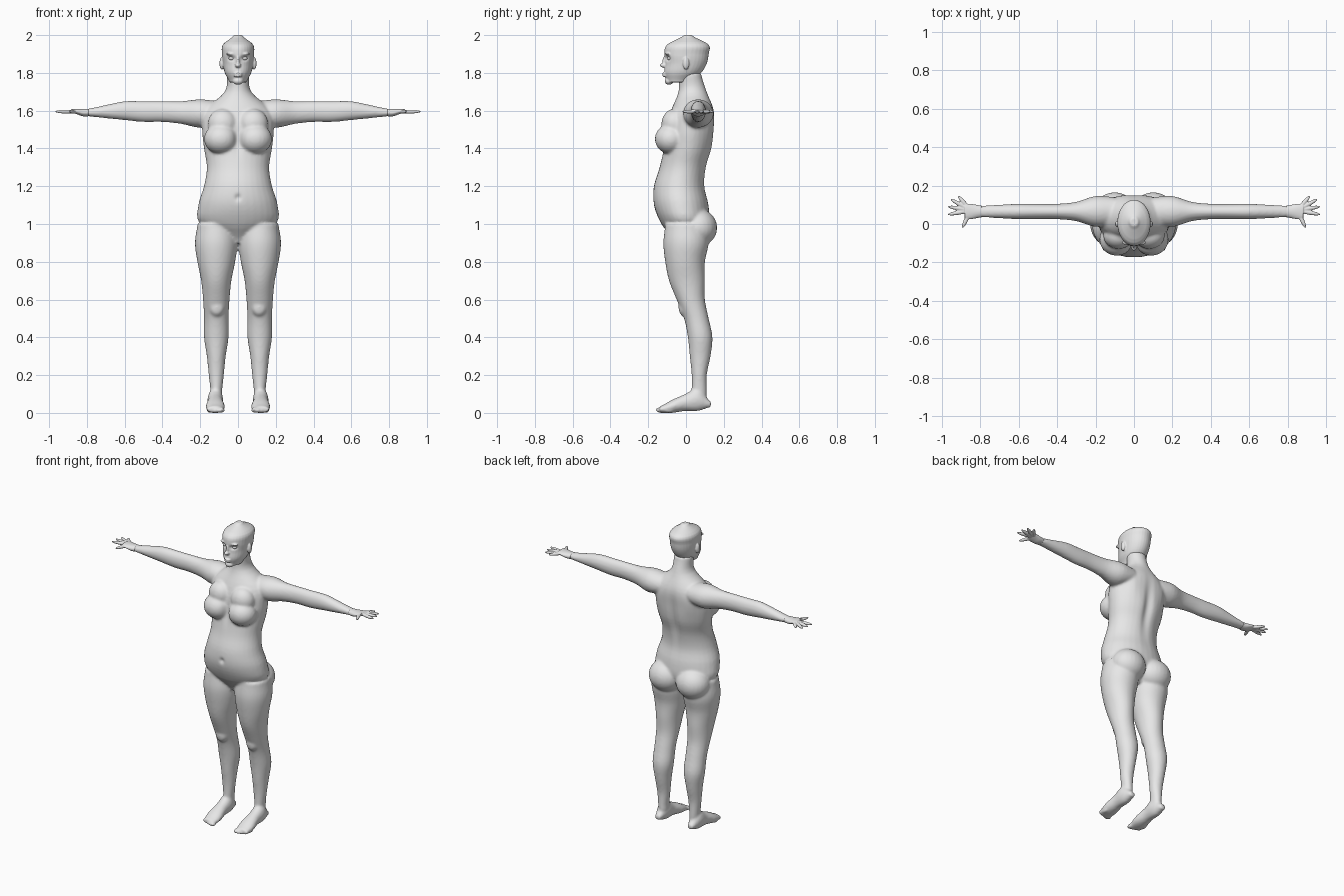
import bpy
import bmesh
import math
from mathutils import Vector, Matrix

cube = bpy.data.objects.get("Cube")
if cube:
    bpy.data.objects.remove(cube, do_unlink=True)

shade = (.8, .8, .8, 1)
grey = bpy.data.materials.new("plain_grey")
grey.use_nodes = True
grey.diffuse_color = shade
for node in grey.node_tree.nodes:
    if node.type == 'BSDF_PRINCIPLED':
        node.inputs["Base Color"].default_value = shade


def spline(rings, steps=4):
    """Smoothly fill in rings between the given ones."""
    rings = [Vector(ring) for ring in rings]
    filled = []
    for i in range(len(rings) - 1):
        before, start = rings[max(i - 1, 0)], rings[i]
        end, after = rings[i + 1], rings[min(i + 2, len(rings) - 1)]
        for step in range(steps):
            t = step / steps
            filled.append(start + (end - before) * (t / 2)
                          + (before * 2 - start * 5 + end * 4 - after) * (t * t / 2)
                          + (start * 3 - before - end * 3 + after) * (t ** 3 / 2))
    return filled + [rings[-1]]


def loft(bm, axis, first, spacing, rings, origin=(0, 0, 0), side=1, sides=32):
    """Skin evenly spaced oval rings of (half width, low, high) along an axis."""
    loops = []
    steps = 4
    for index, (half, low, high) in enumerate(spline(rings, steps)):
        place = first + spacing * index / steps
        loop = []
        for k in range(sides):
            angle = math.tau * k / sides
            u = half * math.cos(angle)
            v = (low + high) / 2 + (high - low) / 2 * math.sin(angle)
            point = {'x': (place, u, v), 'y': (u, place, v), 'z': (u, v, place)}[axis]
            point = Vector(point) + Vector(origin)
            point.x *= side
            loop.append(bm.verts.new(point))
        loops.append(loop)
    for lower, upper in zip(loops, loops[1:]):
        for k in range(sides):
            n = (k + 1) % sides
            bm.faces.new((lower[k], lower[n], upper[n], upper[k]))
    bm.faces.new(loops[0])
    bm.faces.new(loops[-1])


def blob(bm, centre, radii, direction=None):
    """Ellipsoid, its first radius along the direction if one is given."""
    turn = Matrix.Identity(4)
    if direction is not None:
        turn = direction.to_track_quat('X', 'Z').to_matrix().to_4x4()
    bmesh.ops.create_uvsphere(
        bm, u_segments=24, v_segments=16, radius=1,
        matrix=Matrix.Translation(centre) @ turn @ Matrix.Diagonal((*radii, 1)))


def finish(name, bm, voxel, smoothing):
    """Make the object, fusing its overlapping pieces into one smooth skin."""
    bmesh.ops.recalc_face_normals(bm, faces=bm.faces)
    rough = bpy.data.meshes.new(name)
    bm.to_mesh(rough)
    bm.free()
    obj = bpy.data.objects.new(name, rough)
    bpy.context.collection.objects.link(obj)
    remesh = obj.modifiers.new("fuse", 'REMESH')
    remesh.mode = 'VOXEL'
    remesh.voxel_size = voxel
    relax = obj.modifiers.new("relax", 'SMOOTH')
    relax.factor = .5
    relax.iterations = smoothing
    graph = bpy.context.evaluated_depsgraph_get()
    fused = bpy.data.meshes.new_from_object(obj.evaluated_get(graph))
    obj.modifiers.clear()
    obj.data = fused
    bpy.data.meshes.remove(rough)
    fused.name = name
    fused.materials.clear()
    fused.materials.append(grey)
    fused.shade_smooth()
    return obj


def push(obj, centre, radii, offset):
    """Soft sculpting stroke that moves the skin near a point."""
    for vert in obj.data.vertices:
        reach = sum(((a - b) / r) ** 2 for a, b, r in zip(vert.co, centre, radii))
        if reach < 6:
            vert.co += Vector(offset) * math.exp(-reach)


# Profiles: half width, then the low and high edge of each ring
torso = [(.03, -.06, .06), (.2, -.13, .12), (.21, -.17, .12), (.18, -.17, .1),
         (.165, -.14, .11), (.18, -.12, .14), (.19, -.11, .15), (.18, -.08, .15),
         (.07, -.04, .11), (.06, -.04, .08)]
leg = [(.03, .03, .11), (.04, .03, .11), (.05, .02, .13), (.065, .01, .14),
       (.065, -.01, .12), (.07, -.05, .1), (.08, -.09, .1), (.1, -.11, .1),
       (.113, -.12, .12), (.1, -.11, .11)]
foot = [(.045, 0, .035), (.05, 0, .07), (.04, .01, .1), (.04, .01, .13), (.02, .03, .06)]
arm = [(.07, -.07, .05), (.08, -.09, .06), (.05, -.07, .05), (.04, -.06, .05),
       (.04, -.06, .05), (.04, -.05, .05), (.035, -.04, .03), (.03, -.03, .01)]
palm = [(.03, -.03, .01), (.035, -.03, .01), (.04, -.02, .01), (.04, -.01, .01)]
skull = [(.045, -.1, .02), (.07, -.115, .08), (.08, -.11, .11), (.085, -.115, .12),
         (.08, -.1, .12), (.02, -.01, .03)]
arm_line = (0, .065, 1.6)

# Body: trunk, arms, legs and feet fused into one skin
bm = bmesh.new()
loft(bm, 'z', .9, .1, torso)
for side in (1, -1):
    loft(bm, 'z', .1, .1, leg, (.115, 0, 0), side)
    loft(bm, 'x', .1, .1, arm, arm_line, side)
    loft(bm, 'y', -.14, .068, foot, (.12, 0, 0), side)
    blob(bm, (side * .113, .07, .1), (.03, .04, .07))      # ankle
    blob(bm, (side * .09, -.08, 1.45), (.09, .085, .08))   # breast
    blob(bm, (side * .08, -.06, 1.53), (.08, .07, .08))    # upper chest
    blob(bm, (side * .1, .065, .98), (.11, .1, .1))        # buttock
    blob(bm, (side * .112, -.01, .56), (.04, .03, .05))    # kneecap
    for toe in range(5):
        size = .015 - .002 * toe
        blob(bm, (side * (.085 + .018 * toe), -.14 + .003 * toe ** 2, size),
             (size, .022, size))
body = finish("body", bm, voxel=.008, smoothing=6)

# Soft hollows of the body
push(body, (0, .14, 1.38), (.03, .06, .17), (0, -.018, 0))      # spine
push(body, (0, -.17, 1.14), (.014, .03, .016), (0, .012, 0))    # navel
push(body, (0, -.15, 1.45), (.02, .06, .07), (0, .015, 0))      # between breasts
for side in (1, -1):
    push(body, (side * .12, .13, 1.52), (.05, .05, .08), (0, .008, 0))  # shoulder blade

# Head: skull with nose, lips, chin, ears and brows
bm = bmesh.new()
loft(bm, 'z', 1.75, .05, skull)
blob(bm, (0, -.114, 1.84), (.016, .025, .013))      # nose tip
blob(bm, (0, -.108, 1.862), (.01, .017, .032))      # nose bridge
for height in (1.785, 1.797):
    blob(bm, (0, -.107, height), (.024, .019, .007))    # lip
blob(bm, (0, -.09, 1.757), (.028, .023, .02))       # chin
for side in (1, -1):
    blob(bm, (side * .086, 0, 1.85), (.012, .017, .033))       # ear
    blob(bm, (side * .034, -.095, 1.9), (.028, .016, .008))    # brow
head = finish("head", bm, voxel=.004, smoothing=3)
for side in (1, -1):
    push(head, (side * .035, -.105, 1.877), (.02, .03, .013), (0, .015, 0))  # eye socket

# Eyes
for label, side in (("left", 1), ("right", -1)):
    bm = bmesh.new()
    blob(bm, (side * .034, -.084, 1.877), (.016, .015, .011))
    finish(label + "_eye", bm, voxel=.002, smoothing=1)

# Hands: palm with a fan of fingers, thumb first
for label, side in (("left", 1), ("right", -1)):
    bm = bmesh.new()
    loft(bm, 'x', .79, .03, palm, arm_line, side)
    for angle in (-65, -10, 10, 30, 50):
        length = .1 if abs(angle) > 30 else .12
        turn = math.radians(angle)
        reach = Vector((side * math.cos(turn), math.sin(turn), 0)) * length
        knuckle = Vector((side * .85, .07, 1.595))
        blob(bm, knuckle + reach / 2, (length / 2, .011, .01), reach)
    finish(label + "_hand", bm, voxel=.003, smoothing=2)
